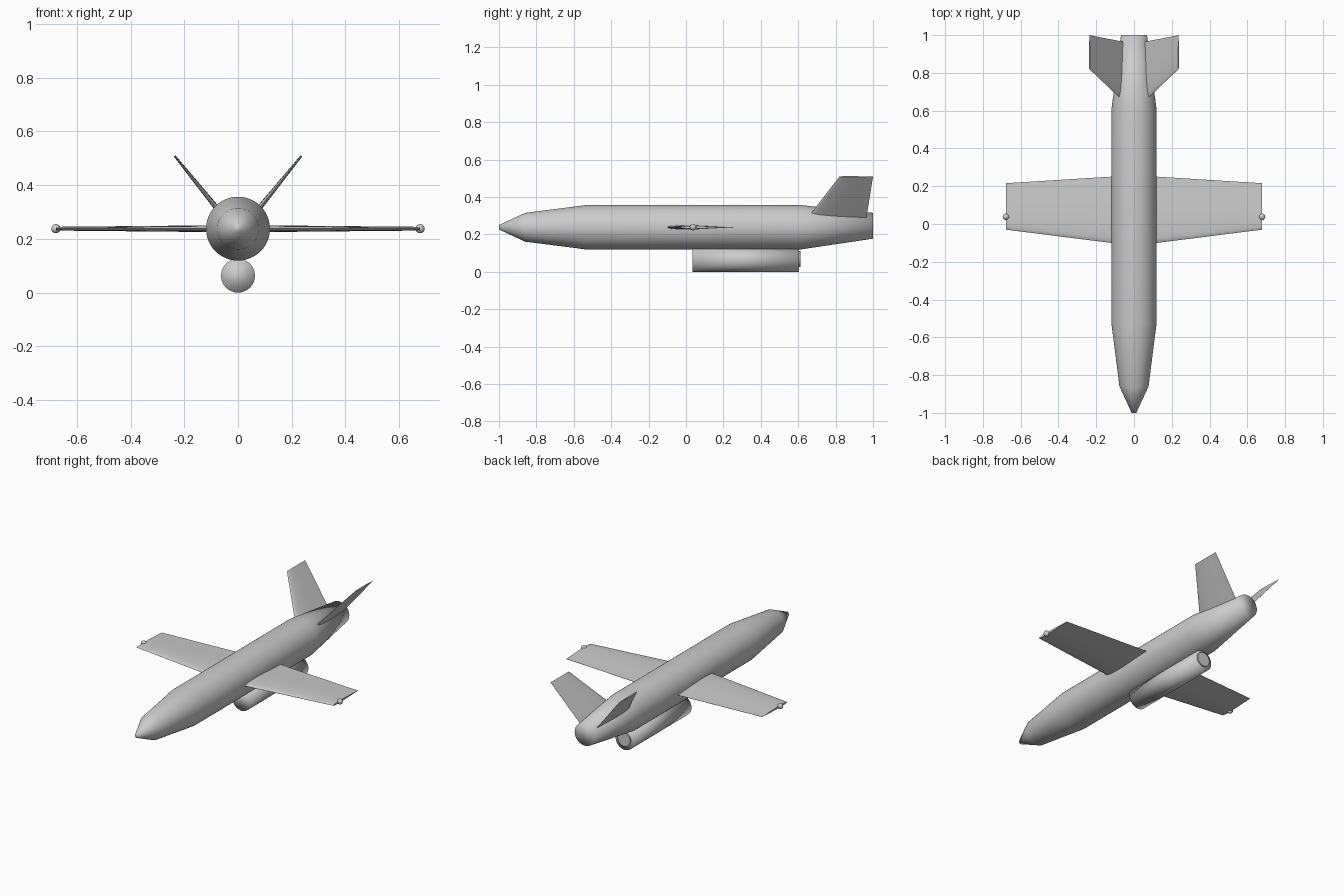
import bpy, bmesh, math
from mathutils import Vector

if "Cube" in bpy.data.objects:
    bpy.data.objects.remove(bpy.data.objects["Cube"])

AXIS_Z = 0.238


def finish(name, bm, angle=None):
    bmesh.ops.recalc_face_normals(bm, faces=bm.faces)
    mesh = bpy.data.meshes.new(name)
    bm.to_mesh(mesh)
    bm.free()
    ob = bpy.data.objects.new(name, mesh)
    bpy.context.collection.objects.link(ob)
    bpy.ops.object.select_all(action='DESELECT')
    ob.select_set(True)
    bpy.context.view_layer.objects.active = ob
    if angle is None:
        bpy.ops.object.shade_smooth()
    else:
        bpy.ops.object.shade_smooth_by_angle(angle=math.radians(angle))
    return ob


def skin(bm, rings):
    """Bridge matching closed rings of points and cap both ends."""
    rings = [[bm.verts.new(p) for p in r] for r in rings]
    n = len(rings[0])
    for a, b in zip(rings, rings[1:]):
        for i in range(n):
            j = (i + 1) % n
            bm.faces.new((a[i], a[j], b[j], b[i]))
    bm.faces.new(rings[0])
    bm.faces.new(rings[-1])


def tube(name, stations, n=48, angle=None):
    """Round body along y; stations are (y, radius, centre z)."""
    bm = bmesh.new()
    turns = [2 * math.pi * i / n for i in range(n)]
    skin(bm, [[(r * math.cos(t), y, z + r * math.sin(t)) for t in turns]
              for y, r, z in stations])
    return finish(name, bm, angle)


# half thickness along the chord of the wing section
SECTION = [(0, 0), (0.02, 0.4), (0.07, 0.7), (0.16, 0.92), (0.3, 1),
           (0.45, 0.9), (0.65, 0.6), (0.85, 0.25), (1, 0.03)]


def surface(name, root, tip):
    """Tapered airfoil, mirrored; each end is (x, z, y front, y back, half thickness)."""
    span = Vector((tip[0] - root[0], 0, tip[1] - root[1])).normalized()
    up = Vector((-span.z, 0, span.x))
    loop = SECTION + [(c, -h) for c, h in reversed(SECTION[1:])]
    bm = bmesh.new()
    skin(bm, [[Vector((x, y0 + c * (y1 - y0), z)) + up * h * t for c, h in loop]
              for x, z, y0, y1, t in (root, tip)])
    ob = finish(name, bm, 40)
    ob.modifiers.new("mirror", 'MIRROR').use_mirror_merge = False
    return ob


# fuselage
tube("fuselage", [(-1, 0.012, AXIS_Z), (-0.86, 0.077, AXIS_Z), (-0.53, 0.119, AXIS_Z),
                  (0.61, 0.119, AXIS_Z), (1, 0.069, 0.246)])

# engine pod under the belly and its exhaust nozzle
tube("engine_pod", [(0.035, 0.063, 0.063), (0.605, 0.063, 0.063)])
tube("engine_nozzle", [(0.55, 0.043, 0.068), (0.613, 0.043, 0.068)], angle=40)

# wings and V tail
surface("wings", (0.05, AXIS_Z, -0.109, 0.255, 0.013), (0.678, AXIS_Z, -0.03, 0.216, 0.007))
surface("tail_fins", (0.05, 0.279, 0.643, 0.963, 0.011), (0.236, 0.509, 0.82, 1.0, 0.004))

# wing tip lights
bm = bmesh.new()
bmesh.ops.create_uvsphere(bm, u_segments=24, v_segments=12, radius=0.017)
bmesh.ops.translate(bm, verts=bm.verts, vec=(0.678, 0.038, AXIS_Z))
lights = finish("wing_tip_lights", bm)
lights.modifiers.new("mirror", 'MIRROR')
